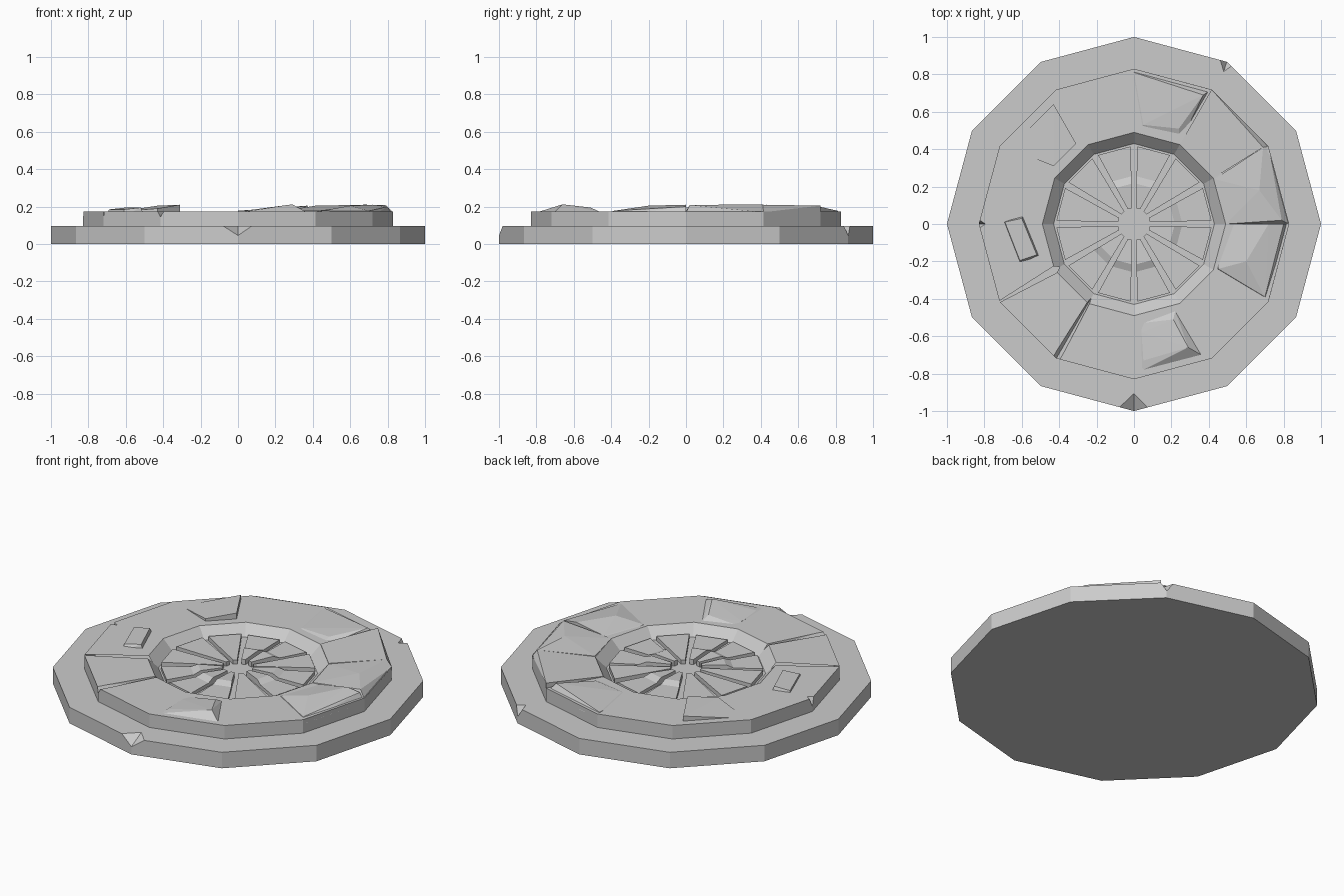
import bpy, bmesh
from math import sin, cos, radians

if "Cube" in bpy.data.objects:
    bpy.data.objects.remove(bpy.data.objects["Cube"])

BASE_Z, RING_Z, FLOOR_Z = 0.095, 0.175, 0.115


def finish(name, bm):
    bmesh.ops.recalc_face_normals(bm, faces=bm.faces)
    mesh = bpy.data.meshes.new(name)
    bm.to_mesh(mesh)
    bm.free()
    ob = bpy.data.objects.new(name, mesh)
    bpy.context.collection.objects.link(ob)
    return ob


def lathe(name, profile, sides=12):
    """Closed solid: revolved outline, first and last loops capped."""
    bm = bmesh.new()
    loops = [[bm.verts.new((r * cos(radians(360 / sides * k)), r * sin(radians(360 / sides * k)), z))
              for k in range(sides)] for r, z in profile]
    for a, b in zip(loops, loops[1:]):
        for k in range(sides):
            n = (k + 1) % sides
            bm.faces.new((a[k], a[n], b[n], b[k]))
    bm.faces.new(loops[0])
    bm.faces.new(loops[-1])
    return finish(name, bm)


def slab(name, outline, bottom, faces=None):
    """Stone patch: outline of (x, y, z) points with walls dropped to bottom."""
    bm = bmesh.new()
    top = [bm.verts.new(p) for p in outline]
    low = [bm.verts.new((p[0], p[1], bottom)) for p in outline]
    n = len(top)
    for f in faces or [range(n)]:
        bm.faces.new([top[i] for i in f])
    bm.faces.new(low)
    for i in range(n):
        j = (i + 1) % n
        bm.faces.new((top[i], top[j], low[j], low[i]))
    return finish(name, bm)


def hull(name, pts):
    bm = bmesh.new()
    for p in pts:
        bm.verts.new(p)
    bmesh.ops.convex_hull(bm, input=bm.verts)
    return finish(name, bm)


def carve(ob, cutter):
    cutter.hide_render = True
    mod = ob.modifiers.new("cut", 'BOOLEAN')
    mod.operation, mod.object, mod.solver = 'DIFFERENCE', cutter, 'EXACT'
    bpy.context.view_layer.objects.active = ob
    bpy.ops.object.modifier_apply(modifier=mod.name)
    bpy.data.objects.remove(cutter)


def polar(r, deg):
    return r * cos(radians(deg)), r * sin(radians(deg))


# Base plate with two chipped edges
base = lathe("base_plate", [(1, 0), (1, BASE_Z)])
carve(base, hull("chip", [(-0.24, -1.03, 0.15), (0.22, -1.03, 0.15), (0, -0.84, 0.13), (0, -1.02, 0.035)]))
carve(base, hull("chip", [(0.43, 0.93, 0.12), (0.57, 0.86, 0.12), (0.475, 0.80, 0.11), (0.50, 0.88, 0.03)]))

# Raised ring with the sunken centre
ring = lathe("stone_ring", [(0.83, 0.08), (0.83, RING_Z), (0.49, RING_Z), (0.43, FLOOR_Z)])
carve(ring, hull("chip", [(-0.86, -0.05, 0.19), (-0.86, 0.05, 0.19), (-0.79, 0, 0.18), (-0.84, 0, 0.11)]))

# V-shaped cracks between ring stones
for a, w0, w1 in ((210, 0.004, 0.022), (240, 0.022, 0.006)):
    pts = []
    for r, w in ((0.84, w0), (0.44, w1)):
        x, y = polar(r, a)
        px, py = polar(w, a + 90)
        pts += [(x + px, y + py, 0.18), (x - px, y - py, 0.18), (x, y, 0.145)]
    carve(ring, hull("crack", pts))

# Tilted stones on the ring
low = 0.15
slab("tilted_tile_left", [(-0.43, 0.64, 0.205), (-0.31, 0.43, 0.21), (-0.43, 0.31, 0.19),
                          (-0.63, 0.39, 0.174), (-0.61, 0.46, 0.174)], low, [(0, 1, 2), (0, 2, 3, 4)])
hull("small_block", [(-0.70, 0.015, low), (-0.59, 0.05, low), (-0.50, -0.17, low), (-0.61, -0.22, low),
                     (-0.69, 0.01, 0.185), (-0.60, 0.03, 0.195), (-0.52, -0.165, 0.195), (-0.61, -0.195, 0.185)])
hull("tilted_tile_front", [(0.04, -0.53, 0.173), (0.22, -0.465, 0.174), (0.36, -0.70, 0.174), (0.04, -0.785, 0.173),
                           (0.04, -0.58, 0.176), (0.21, -0.51, 0.195), (0.29, -0.66, 0.212), (0.05, -0.73, 0.18)])
hull("lifted_stone_back", [(0, 0.83, 0.15), (0.415, 0.719, 0.15), (0.24, 0.42, 0.15), (0, 0.49, 0.15),
                           (0, 0.81, 0.178), (0.37, 0.69, 0.205), (0.24, 0.51, 0.186), (0.05, 0.53, 0.178)])

# Three lifted stones on the right side
slab("lifted_stone_back_right", [(0.415, 0.719, 0.205), (0.245, 0.424, 0.178), (0.424, 0.245, 0.178),
                                 (0.69, 0.41, 0.21), (0.719, 0.415, 0.17)], low,
     [(0, 1, 2), (0, 2, 3), (0, 3, 4)])
slab("lifted_stone_right", [(0.719, 0.415, 0.17), (0.69, 0.41, 0.21), (0.43, 0.24, 0.178), (0.49, 0, 0.176),
                            (0.83, 0, 0.17), (0.79, 0.02, 0.208), (0.67, 0.18, 0.21)], low,
     [(1, 2, 6), (2, 3, 6), (3, 5, 6), (3, 4, 5), (0, 5, 4), (0, 1, 6, 5)])
hull("lifted_stone_front_right", [(0.49, 0, 0.15), (0.424, -0.245, 0.15), (0.719, -0.415, 0.15), (0.83, 0, 0.15),
                                  (0.54, 0, 0.178), (0.45, -0.24, 0.178), (0.60, -0.2, 0.205),
                                  (0.72, 0, 0.21), (0.80, 0, 0.20), (0.70, -0.39, 0.177)])

# Paving wedges around the centre, most with a stepped inner half
rows = [(0.415, 0.018, 0.135), (0.255, 0.014, 0.135), (0.215, 0.014, 0.152), (0.085, 0.011, 0.145)]
for k in range(12):
    flat = k in (1, 4, 5, 6, 10)
    right, left = [], []
    for r, gap, z in rows:
        z = 0.14 if flat else z
        for side, deg, sign in ((right, 30 * k, 1), (left, 30 * k + 30, -1)):
            x, y = polar(r, deg)
            gx, gy = polar(gap * sign, deg + 90)
            side.append((x + gx, y + gy, z))
    n = len(rows)
    slab("paving_wedge_%02d" % (k + 1), right + left[::-1], 0.10,
         [(i, i + 1, 2 * n - 2 - i, 2 * n - 1 - i) for i in range(n - 1)])
